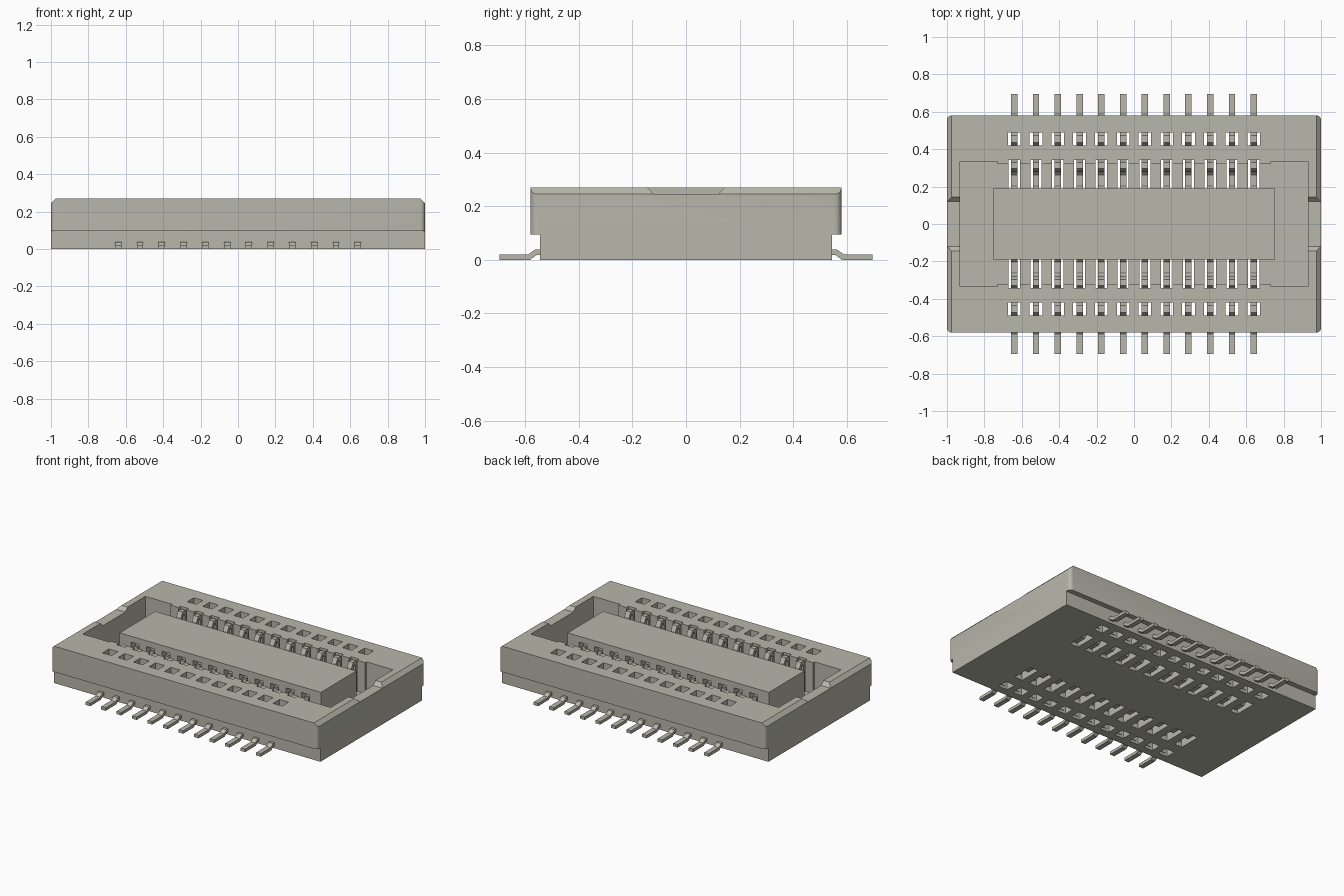
import bpy, bmesh
from mathutils import Vector

cube = bpy.data.objects.get("Cube")
if cube:
    bpy.data.objects.remove(cube, do_unlink=True)

grey = bpy.data.materials.new("warm grey")
grey.use_nodes = True
colour = (0.48, 0.475, 0.41, 1)
grey.diffuse_color = colour
grey.node_tree.nodes["Principled BSDF"].inputs["Base Color"].default_value = colour

COUNT, PITCH = 12, 0.1164
PIN_X = [(i - (COUNT - 1) / 2) * PITCH for i in range(COUNT)]
SIDES = (-1, 1)
TOP, FLOOR = 0.27, 0.06


def prism(bm, points, axis, lo, hi):
    """Extrude a 2D outline along x, y or z."""
    def place(p, t):
        a, b = p
        return {"x": (t, a, b), "y": (a, t, b), "z": (a, b, t)}[axis]
    low = [bm.verts.new(place(p, lo)) for p in points]
    high = [bm.verts.new(place(p, hi)) for p in points]
    bm.faces.new(low)
    bm.faces.new(high[::-1])
    for i in range(len(points)):
        j = (i + 1) % len(points)
        bm.faces.new((low[j], low[i], high[i], high[j]))


def box(bm, x, y, z):
    (x0, x1), (y0, y1) = sorted(x), sorted(y)
    prism(bm, [(x0, y0), (x1, y0), (x1, y1), (x0, y1)], "z", *z)


def ribbon(path, thickness):
    """Outline of a bent strip around a centre line."""
    pts = [Vector(p) for p in path]
    left, right = [], []
    for i, p in enumerate(pts):
        d0 = (p - pts[i - 1]).normalized() if i else None
        d1 = (pts[i + 1] - p).normalized() if i < len(pts) - 1 else d0
        d0 = d0 or d1
        n = Vector((-d0.y - d1.y, d0.x + d1.x)).normalized()
        n *= thickness / 2 / max(0.5, n.dot(Vector((-d0.y, d0.x))))
        left.append(p + n)
        right.append(p - n)
    return left + right[::-1]


def finish(bm, name):
    bmesh.ops.recalc_face_normals(bm, faces=bm.faces[:])
    mesh = bpy.data.meshes.new(name)
    bm.to_mesh(mesh)
    bm.free()
    mesh.materials.append(grey)
    ob = bpy.data.objects.new(name, mesh)
    bpy.context.collection.objects.link(ob)
    return ob


def activate(ob):
    bpy.ops.object.select_all(action="DESELECT")
    ob.select_set(True)
    bpy.context.view_layer.objects.active = ob


def cut(ob, cutter):
    cutter.hide_render = True
    mod = ob.modifiers.new("cut", "BOOLEAN")
    mod.operation, mod.solver, mod.object = "DIFFERENCE", "EXACT", cutter
    activate(ob)
    bpy.ops.object.modifier_apply(modifier=mod.name)
    bpy.data.objects.remove(cutter, do_unlink=True)


# Housing: T-shaped section with rounded upper corners
bm = bmesh.new()
half = [(0.545, 0), (0.545, 0.095), (0.58, 0.095), (0.58, TOP)]
prism(bm, half + [(-y, z) for y, z in half[::-1]], "x", -1, 1)
corners = [e for e in bm.edges
           if all(abs(v.co.y) > 0.57 for v in e.verts)
           and abs(e.verts[0].co.z - e.verts[1].co.z) > 0.1]
bmesh.ops.bevel(bm, geom=corners, offset=0.025, segments=5, profile=0.5, affect="EDGES")
housing = finish(bm, "housing")

# Stepped cavity and chamfered top ends
bm = bmesh.new()
quarter = [(0.93, 0.335), (0.73, 0.335), (0.73, 0.32)]
outline = (quarter + [(-x, y) for x, y in quarter[::-1]]
           + [(-x, -y) for x, y in quarter] + [(x, -y) for x, y in quarter[::-1]])
prism(bm, outline, "z", FLOOR, 0.4)
for s in SIDES:
    prism(bm, [(s * 0.965, 0.28), (s * 1.01, 0.235), (s * 1.1, 0.28)], "y", -0.7, 0.7)
cut(housing, finish(bm, "cavity_cutter"))

# Contact openings and the notches in the end walls
bm = bmesh.new()
for s in SIDES:
    for x in PIN_X:
        box(bm, (x - 0.034, x + 0.034), (s * 0.42, s * 0.49), (-0.1, 0.4))
        box(bm, (x - 0.03, x + 0.03), (s * 0.19, s * 0.342), (-0.1, 0.4))
    prism(bm, [(-0.12, 0.245), (0.12, 0.245), (0.17, 0.295), (-0.17, 0.295)],
          "x", *sorted((s * 0.88, s * 1.1)))
cut(housing, finish(bm, "opening_cutter"))

# Centre island with pockets for the contact tips
bm = bmesh.new()
box(bm, (-0.755, 0.755), (-0.19, 0.19), (0.03, TOP))
island = finish(bm, "centre_island")
bm = bmesh.new()
for s in SIDES:
    for x in PIN_X:
        box(bm, (x - 0.03, x + 0.03), (s * 0.14, s * 0.25), (-0.1, 0.23))
cut(island, finish(bm, "pocket_cutter"))

# Bent spring contacts
path = [(0.695, 0.01), (0.585, 0.01), (0.56, 0.028), (0.495, 0.028),
        (0.482, 0.18), (0.468, 0.2), (0.442, 0.2), (0.428, 0.18),
        (0.415, 0.03), (0.36, 0.03), (0.335, 0.05), (0.332, 0.225),
        (0.322, 0.25), (0.302, 0.25), (0.289, 0.225), (0.286, 0.05),
        (0.265, 0.03), (0.2, 0.03), (0.18, 0.05), (0.172, 0.2)]
profile = ribbon(path, 0.02)
for s, side in zip(SIDES, ("front", "back")):
    bm = bmesh.new()
    for x in PIN_X:
        prism(bm, [(s * p.x, p.y) for p in profile], "x", x - 0.017, x + 0.017)
    finish(bm, side + "_contacts")

# Smooth only the rounded corners
activate(housing)
bpy.ops.object.shade_smooth_by_angle(angle=0.5)
